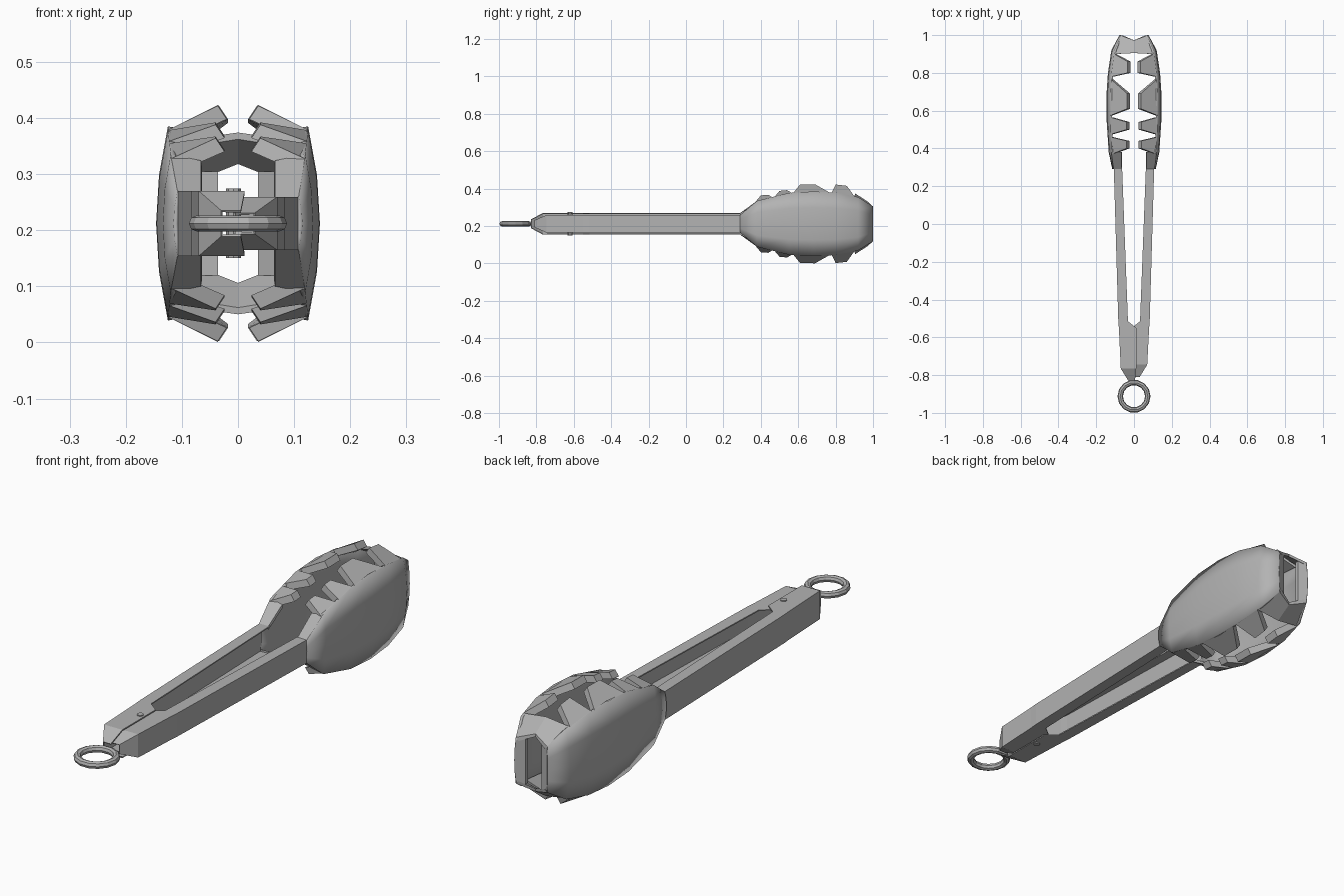
import bpy, bmesh, math
from mathutils import Vector

if "Cube" in bpy.data.objects:
    bpy.data.objects.remove(bpy.data.objects["Cube"], do_unlink=True)

ZC = 0.212  # height of the middle plane
steel = bpy.data.materials.new("steel_grey")
steel.use_nodes = True
steel.diffuse_color = (0.45, 0.45, 0.45, 1)
steel.node_tree.nodes["Principled BSDF"].inputs["Base Color"].default_value = (0.45, 0.45, 0.45, 1)


def finish(name, bm, side=0):
    """Turn a bmesh into an object; side makes open sheets face outwards."""
    bmesh.ops.recalc_face_normals(bm, faces=bm.faces)
    if side and sum(f.normal.x * f.calc_area() for f in bm.faces) * side < 0:
        bmesh.ops.reverse_faces(bm, faces=bm.faces)
    mesh = bpy.data.meshes.new(name)
    bm.to_mesh(mesh)
    bm.free()
    mesh.materials.append(steel)
    obj = bpy.data.objects.new(name, mesh)
    obj.location.z = ZC
    bpy.context.collection.objects.link(obj)
    return obj


def sheet(name, rows, side, thickness):
    """Loft rows of points into a sheet and thicken it inwards."""
    bm = bmesh.new()
    grid = [[bm.verts.new(p) for p in row] for row in rows]
    for a, b in zip(grid, grid[1:]):
        for i in range(len(a) - 1):
            bm.faces.new((a[i], a[i + 1], b[i + 1], b[i]))
    obj = finish(name, bm, side)
    mod = obj.modifiers.new("thickness", "SOLIDIFY")
    mod.thickness = thickness
    mod.offset = -1
    return obj


def block(bm, base, tip):
    """Solid between two quads."""
    a = [bm.verts.new(p) for p in base]
    b = [bm.verts.new(p) for p in tip]
    bm.faces.new(a)
    bm.faces.new(b)
    for i in range(4):
        j = (i + 1) % 4
        bm.faces.new((a[i], a[j], b[j], b[i]))


# Channel arm stations: y, outer x, inner x, half height
ARM = [(-.83, .03, -.005, .023), (-.765, .07, -.012, .058), (-.55, .08, -.012, .058),
       (-.515, .083, .032, .058), (.30, .107, .063, .058)]
# Head shell stations: y, half height, x at rim, x at middle
SHELL = [(.29, .058, .108, .115), (.38, .123, .12, .134), (.55, .165, .125, .145),
         (.68, .173, .125, .146), (.80, .167, .119, .138), (.92, .143, .103, .12),
         (1.0, .093, .07, .077)]
# Teeth: base start and end y, tip start and end y, tip x, tip heights
TEETH = [(.29, .38, .29, .38, .066, .057, .112), (.37, .46, .40, .44, .04, .152, .155),
         (.475, .565, .50, .54, .04, .176, .18), (.575, .765, .61, .69, .036, .21, .211),
         (.78, .90, .80, .86, .034, .21, .203), (.90, .998, .905, .973, 0, .162, .118)]


def rim(y):
    """Rim x and half height at a given y."""
    for a, b in zip(SHELL, SHELL[1:]):
        if y <= b[0]:
            t = (y - a[0]) / (b[0] - a[0])
            return a[2] + t * (b[2] - a[2]), a[1] + t * (b[1] - a[1])


for label, s in (("left", 1), ("right", -1)):
    # the left arm nests inside the right one
    k, shift = (.82, .02) if s > 0 else (1, 0)
    rows = []
    for y, xo, xi, h in ARM:
        if y < -.7:
            y += shift
        h *= k
        rows.append([(s * xi, y, -h), (s * xo, y, -h), (s * xo, y, h), (s * xi, y, h)])
    sheet(label + "_arm", rows, s, .005)

    # scooped head
    rows = []
    for n, (y, h, xe, xm) in enumerate(SHELL):
        h *= k if n == 0 else 1
        rows.append([(s * (xm + (xe - xm) * t * t), y, h * t) for t in (-1, -.5, 0, .5, 1)])
    sheet(label + "_head", rows, s, .01)
    obj = bpy.data.objects[label + "_head"]
    for o in bpy.context.selected_objects:
        o.select_set(False)
    obj.select_set(True)
    bpy.context.view_layer.objects.active = obj
    bpy.ops.object.shade_smooth_by_angle(angle=math.radians(30))

    # gripping teeth along both rims
    bm = bmesh.new()
    for up in (1, -1):
        for y0, y1, ya, yb, tx, h0, h1 in TEETH:
            (xa, za), (xb, zb) = rim(y0), rim(y1)
            if y0 < .3:
                za, h0 = za * k, h0 * k
            drop = .012 if tx in (.066, 0) else .024
            inset = .002 if tx in (.066, 0) else .016
            base = [(xa, y0, za), (xb, y1, zb), (xb - .012, y1, zb - drop), (xa - .012, y0, za - drop)]
            tip = [(tx, ya, h0), (tx, yb, h1), (tx - inset, yb, h1 - drop), (tx - inset, ya, h0 - drop)]
            if tx == 0:
                tip = [(max(x, 0), y, z) for x, y, z in tip]
            block(bm, *[[(s * x, y, up * z) for x, y, z in q] for q in (base, tip)])
    finish(label + "_teeth", bm)

    # upright lip closing the end of the head
    bm = bmesh.new()
    ends = [[(s * x, y, z * h) for x, y, z in ((.072, 1, -1), (.036, .985, -1), (.036, .97, -1), (.068, .98, -1))
             ] for h in (.093, -.093)]
    block(bm, *ends)
    finish(label + "_end_lip", bm)

# Pivot pin
bm = bmesh.new()
bmesh.ops.create_cone(bm, cap_ends=True, segments=8, radius1=.013, radius2=.013, depth=.124)
pin = finish("pivot_pin", bm)
pin.location = (-.008, -.62, ZC)

# Hanging ring
bpy.ops.mesh.primitive_torus_add(major_segments=14, minor_segments=8, major_radius=.073,
                                 minor_radius=.0145, location=(0, -.912, ZC))
ring = bpy.context.object
ring.name = "hanging_ring"
ring.data.materials.append(steel)
